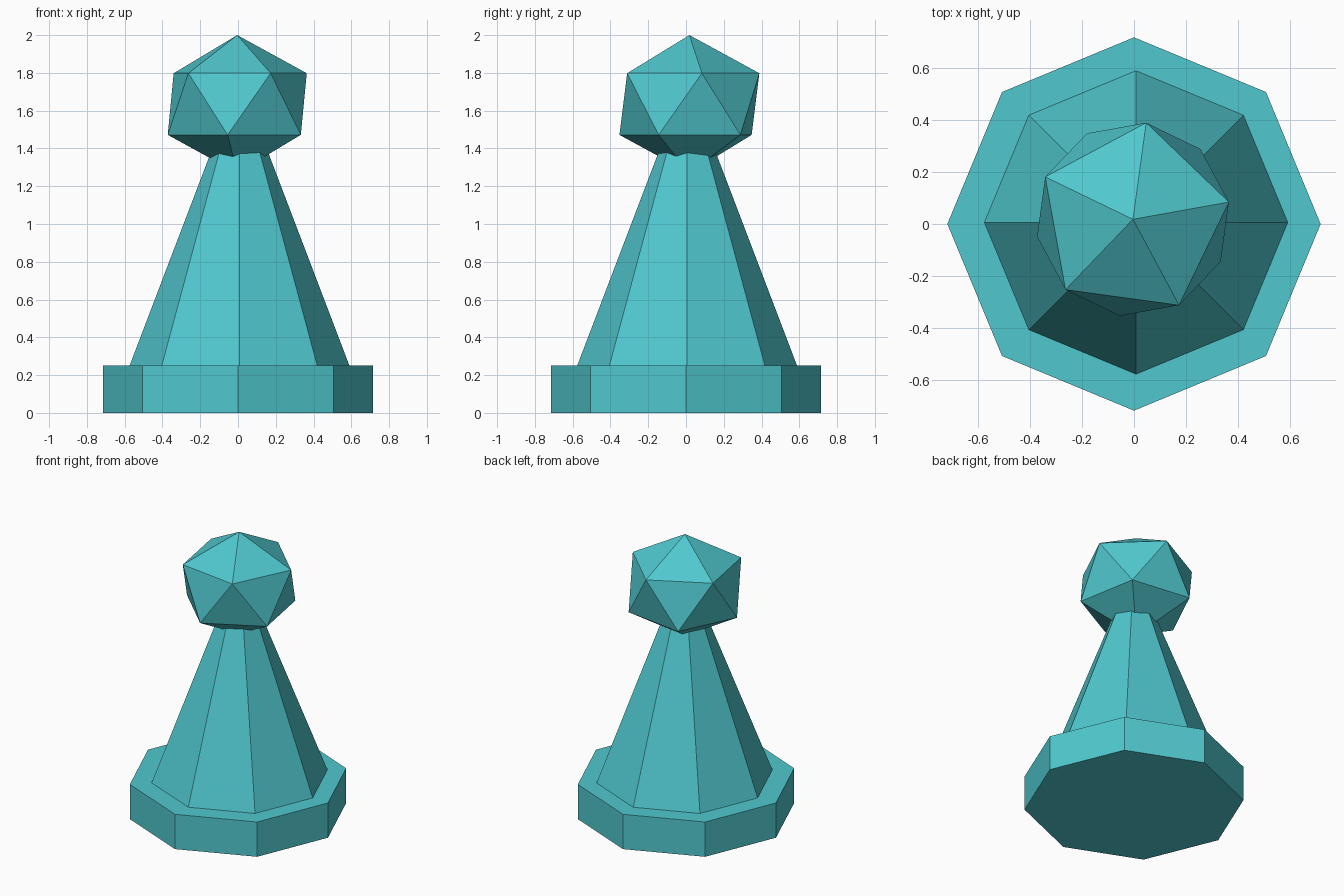
import bpy
from math import radians

if "Cube" in bpy.data.objects:
    bpy.data.objects.remove(bpy.data.objects["Cube"])

teal = bpy.data.materials.new("teal")
teal.diffuse_color = (0.08, 0.58, 0.62, 1)
teal.use_nodes = True
teal.node_tree.nodes["Principled BSDF"].inputs["Base Color"].default_value = teal.diffuse_color


def finish(name):
    ob = bpy.context.object
    ob.name = name
    ob.data.materials.append(teal)
    return ob


def octagon_part(name, r1, r2, z1, z2, x=0, y=0):
    bpy.ops.mesh.primitive_cone_add(vertices=8, radius1=r1, radius2=r2,
                                    depth=z2 - z1, location=(x, y, (z1 + z2) / 2))
    return finish(name)


# Octagonal foot
octagon_part("base", 0.716, 0.716, 0, 0.25)

# Tapering body, its tip hidden in the head
octagon_part("body", 0.582, 0.14, 0.25, 1.41, 0.008, 0.006)

# Slightly flattened twenty-sided head
bpy.ops.mesh.primitive_ico_sphere_add(subdivisions=1, radius=1,
                                      location=(-0.004, 0.018, 1.635),
                                      rotation=(0, 0, radians(10.2)))
head = finish("head")
head.scale = (0.418, 0.418, 0.365)
